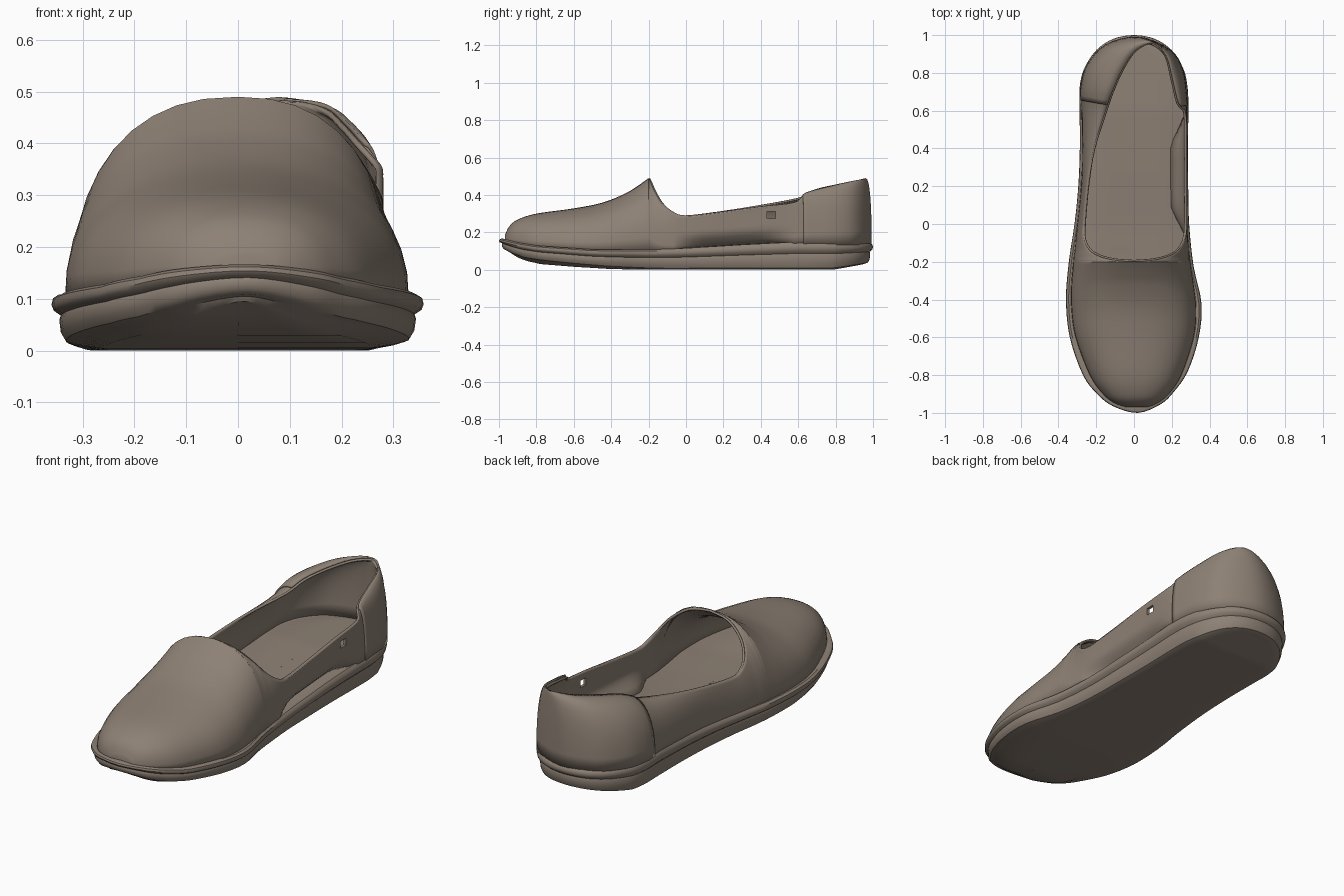
import bpy, bmesh, math
from mathutils import Vector

if "Cube" in bpy.data.objects:
    bpy.data.objects.remove(bpy.data.objects["Cube"])

mat = bpy.data.materials.new("warm_taupe")
mat.diffuse_color = (0.27, 0.22, 0.178, 1)
mat.use_nodes = True
mat.node_tree.nodes["Principled BSDF"].inputs["Base Color"].default_value = mat.diffuse_color
N = 10  # points up each wall column


def spline(pts, steps, closed=False):
    """Catmull-Rom through points of any dimension."""
    n, out = len(pts), []
    get = (lambda i: pts[i % n]) if closed else (lambda i: pts[max(0, min(n - 1, i))])
    for i in range(n if closed else n - 1):
        p = [get(i + k) for k in (-1, 0, 1, 2)]
        for s in range(steps):
            t = s / steps
            out.append([0.5 * (2 * b + (c - a) * t + (2 * a - 5 * b + 4 * c - d) * t * t
                               + (3 * b - a - 3 * c + d) * t ** 3) for a, b, c, d in zip(*p)])
    if not closed:
        out.append(list(pts[-1]))
    return out


def lerp(table, y):
    if y <= table[0][0]:
        return table[0][1]
    for (a, u), (b, v) in zip(table, table[1:]):
        if y <= b:
            return u + (v - u) * (y - a) / (b - a)
    return table[-1][1]


def welt_z(y):
    return lerp([(-1, .165), (-.9, .142), (-.8, .126), (-.5, .106), (-.2, .105),
                 (0, .112), (.3, .13), (.6, .145), (1, .14)], y)


def ground_z(y):  # lowest line of the tread
    return lerp([(-1, .095), (-.95, .068), (-.88, .045), (-.8, .03), (-.6, .015),
                 (-.4, .004), (-.2, 0), (.8, 0), (.95, .022), (1, .03)], y)


def edge_z(y):  # tread edge, lifted slightly around the toe
    return ground_z(y) + lerp([(-1, .01), (-.8, .018), (-.4, .008), (-.1, 0)], y)


def finish(name, bm, center):
    bmesh.ops.remove_doubles(bm, verts=bm.verts, dist=0.0005)
    bmesh.ops.recalc_face_normals(bm, faces=bm.faces)
    c = Vector(center)
    if sum(f.normal.dot(f.calc_center_median() - c) * f.calc_area() for f in bm.faces) < 0:
        bmesh.ops.reverse_faces(bm, faces=bm.faces)
    me = bpy.data.meshes.new(name)
    bm.to_mesh(me)
    bm.free()
    ob = bpy.data.objects.new(name, me)
    bpy.context.collection.objects.link(ob)
    me.materials.append(mat)
    bpy.ops.object.select_all(action='DESELECT')
    ob.select_set(True)
    bpy.context.view_layer.objects.active = ob
    bpy.ops.object.shade_smooth_by_angle(angle=math.radians(40))
    return ob


def grid(bm, rows, closed=False):
    vs = [[bm.verts.new(p) for p in r] for r in rows]
    for a, b in zip(vs, vs[1:]):
        m = len(a)
        for j in range(m if closed else m - 1):
            k = (j + 1) % m
            bm.faces.new((a[j], a[k], b[k], b[j]))
    return vs


def column(rx, ry, rz, bx, by, k=0, p=0.85):
    """Bowed wall from the sole edge to the rim; k > 0 cuts the arch short."""
    z0, out = welt_z(by) - .01, []
    top = math.acos(min(1, k ** (1 / p)))
    for i in range(N + 1):
        a = i / N * top
        c = (max(0, math.cos(a)) ** p - k) / (1 - k)
        s = (math.sin(a) / math.sin(top)) ** p
        if i == N:
            c = 0
        out.append(Vector((rx + (bx - rx) * c, ry + (by - ry) * c, z0 + (rz - z0) * s)))
    return out


def wall_column(c, lift=0):
    k = min(.88, abs(c[0] / c[3])) if c[1] < 0 else max(0, .88 * (1 - c[1] / .65))
    col = column(c[0], c[1], c[2] + lift, c[3], c[4], k)
    if c[3] > 0:  # the right wall tucks in under itself at the arch of the foot
        tuck = lerp([(-.06, 0), (.08, .08), (.42, .08), (.58, 0)], c[1])
        for v in col:
            v.x -= tuck * max(0, 1 - (v.z - col[0].z) / .09) ** 1.5
    return col


# Sole: footprint outline lofted through inset layers, closed on the centre line
foot = [(.02, -1), (.14, -.955), (.21, -.89), (.285, -.78), (.343, -.6), (.357, -.42),
        (.315, -.22), (.292, 0), (.287, .2), (.285, .4), (.288, .6), (.284, .72),
        (.262, .82), (.2, .92), (.11, .98), (0, 1), (-.11, .98), (-.2, .92), (-.265, .82),
        (-.288, .72), (-.288, .6), (-.287, .4), (-.295, .2), (-.315, 0), (-.345, -.2),
        (-.36, -.4), (-.34, -.6), (-.27, -.8), (-.195, -.9), (-.11, -.965)]
loop = [Vector(p) for p in spline(foot, 4, True)]
norms = []
for i, p in enumerate(loop):
    t = (loop[(i + 1) % len(loop)] - loop[i - 1]).normalized()
    norms.append(Vector((t.y, -t.x)))


def ring(inset, frac, dz=0, squash=1, low=edge_z):
    """Outline moved inward; frac blends tread height to welt height."""
    out = []
    for p, n in zip(loop, norms):
        q = p - n * inset
        g, w = low(p.y), welt_z(p.y)
        out.append((q.x * squash, q.y, g + (w - g) * frac + dz))
    return out


bm = bmesh.new()
grid(bm, [ring(.06, 0, 0, 0, ground_z), ring(.06, 0, 0, .5, ground_z),
          ring(.055, 0, 0, .85, ground_z), ring(.05, 0), ring(.028, .07), ring(.018, .25),
          ring(.015, .5), ring(.018, .6), ring(.004, .7), ring(0, .82), ring(.003, .95),
          ring(.014, 1.03), ring(.03, 1), ring(.05, 1, .005), ring(.05, 1, .005, .5),
          ring(.05, 1, .005, 0)], True)
finish("sole", bm, (0, 0, .07))

# Toe cap stations: y, left x, right x, top z
vamp = [(-.968, -.05, .08, .185), (-.945, -.11, .13, .232), (-.9, -.165, .185, .268),
        (-.8, -.235, .252, .3), (-.6, -.31, .318, .328), (-.45, -.332, .33, .358),
        (-.33, -.333, .318, .405), (-.26, -.328, .308, .447), (-.2, -.322, .3, .49)]
# Side and heel wall: rim x, y, z then base x, y
wall = [(0, -.2, .49, -.322, -.2), (-.11, -.191, .473, -.321, -.19),
        (-.2, -.165, .415, -.318, -.165), (-.248, -.125, .352, -.313, -.13),
        (-.268, -.07, .308, -.307, -.07), (-.268, 0, .291, -.3, 0),
        (-.25, .2, .315, -.28, .2), (-.215, .4, .347, -.275, .4),
        (-.15, .6, .385, -.278, .62), (-.115, .7, .425, -.278, .73),
        (-.06, .82, .452, -.245, .84), (.01, .92, .472, -.15, .945),
        (.1, .957, .483, .02, .988), (.17, .89, .468, .19, .92),
        (.205, .76, .438, .258, .81), (.235, .64, .405, .278, .65),
        (.275, .58, .36, .281, .58), (.28, .4, .338, .277, .4), (.28, .2, .312, .278, .2),
        (.28, 0, .291, .283, 0), (.273, -.07, .308, .286, -.07),
        (.248, -.125, .352, .291, -.13), (.2, -.165, .415, .295, -.165),
        (.11, -.191, .473, .298, -.19), (0, -.2, .49, .3, -.2)]

# Upper: toe dome joined to the side and heel wall
bm = bmesh.new()
rows = []
for y, l, r, z in spline(vamp, 4):
    m = (l + r) / 2 * min(1, (-.2 - y) / .2)
    rows.append(column(m, y, z, l, y) + column(m, y, z, r, y)[-2::-1])
vs = grid(bm, rows)
bm.faces.new(vs[0])
cols = spline(wall, 4)
grid(bm, [wall_column(c) for c in cols])
upper = finish("upper", bm, (0, 0, .12))
sol = upper.modifiers.new("thickness", 'SOLIDIFY')
sol.thickness, sol.offset = .014, -1

# Small square hole in the right wall
bpy.ops.mesh.primitive_cube_add(size=1, location=(.28, .455, .292))
cutter = bpy.context.object
cutter.name = "hole_cutter"
cutter.scale = (.12, .045, .036)
cutter.hide_render = True
cutter.display_type = 'WIRE'
cut = upper.modifiers.new("hole", 'BOOLEAN')
cut.operation, cut.object = 'DIFFERENCE', cutter

# Heel counter: thin panel around the back, slightly above the rim
bm = bmesh.new()
grid(bm, [wall_column(c, .003) for c in cols if c[1] > .62])
counter = finish("heel_counter", bm, (0, .7, .2))
sol = counter.modifiers.new("thickness", 'SOLIDIFY')
sol.thickness, sol.offset = .008, .2

# Rim binding: thin rolled edge around the opening
cu = bpy.data.curves.new("rim_binding", 'CURVE')
cu.dimensions = '3D'
cu.bevel_depth, cu.bevel_resolution = .006, 2
sp = cu.splines.new('POLY')
sp.points.add(len(cols) - 2)
for pt, c in zip(sp.points, cols[:-1]):
    pt.co = (c[0] * .98, c[1] + (.004 if c[1] < 0 else 0), c[2] - .006, 1)
sp.use_cyclic_u = True
cu.materials.append(mat)
bpy.context.collection.objects.link(bpy.data.objects.new("rim_binding", cu))
